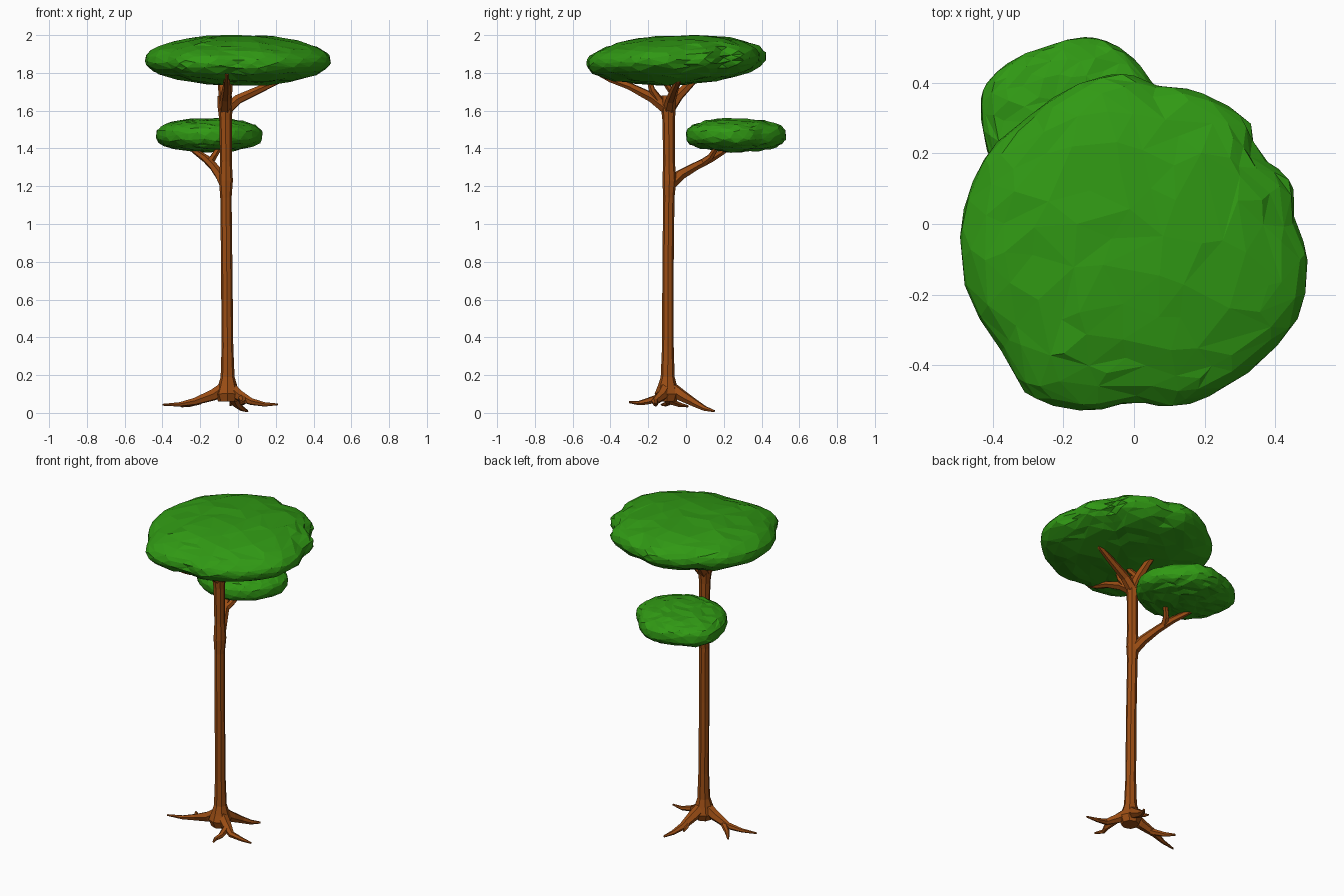
import bpy, bmesh, math
from mathutils import Vector, noise


def material(name, color):
    m = bpy.data.materials.new(name)
    m.diffuse_color = (*color, 1)
    return m


BARK = material("bark", (0.33, 0.075, 0.007))
LEAF = material("leaf", (0.03, 0.32, 0.007))


def finish(name, bm, mat):
    bmesh.ops.recalc_face_normals(bm, faces=bm.faces)
    me = bpy.data.meshes.new(name)
    bm.to_mesh(me)
    bm.free()
    me.materials.append(mat)
    ob = bpy.data.objects.new(name, me)
    bpy.context.collection.objects.link(ob)
    return ob


def limb(name, path, sides=7):
    """Tapered faceted tube through (x, y, z, radius) points."""
    bm = bmesh.new()
    pts = [Vector(p[:3]) for p in path]
    side = None
    rings = []
    for i, p in enumerate(pts):
        t = (pts[min(i + 1, len(pts) - 1)] - pts[max(i - 1, 0)]).normalized()
        if side is None:
            side = t.orthogonal()
        side = (side - t * side.dot(t)).normalized()
        up = t.cross(side)
        ring = []
        for k in range(sides):
            a = math.tau * k / sides
            ring.append(bm.verts.new(p + path[i][3] * (side * math.cos(a) + up * math.sin(a))))
        rings.append(ring)
    for a, b in zip(rings, rings[1:]):
        for k in range(sides):
            j = (k + 1) % sides
            bm.faces.new((a[k], a[j], b[j], b[k]))
    bm.faces.new(rings[0])
    bm.faces.new(rings[-1])
    return finish(name, bm, BARK)


def canopy(name, center, outline, half_height, power, tilt, rough):
    """Flattened faceted blob that follows a plan outline."""
    cx, cy, cz = center
    polar = sorted((math.atan2(y - cy, x - cx), math.hypot(x - cx, y - cy)) for x, y in outline)
    polar = ([(polar[-1][0] - math.tau, polar[-1][1])] + polar
             + [(polar[0][0] + math.tau, polar[0][1])])

    def radius(a):
        for (a0, r0), (a1, r1) in zip(polar, polar[1:]):
            if a0 <= a <= a1:
                return r0 + (r1 - r0) * (a - a0) / (a1 - a0)

    bm = bmesh.new()
    bmesh.ops.create_icosphere(bm, subdivisions=4, radius=1)
    for v in bm.verts:
        n = v.co.copy()
        r = radius(math.atan2(n.y, n.x)) * math.hypot(n.x, n.y) ** 0.95
        a = math.atan2(n.y, n.x)
        z = math.copysign(abs(n.z) ** power, n.z) * half_height
        jitter = noise.noise_vector(n * 5) * rough
        x, y = r * math.cos(a), r * math.sin(a)
        edge = 1 - math.hypot(n.x, n.y) ** 4
        v.co = (cx + x + jitter.x * edge, cy + y + jitter.y * edge,
                cz + z + tilt * y + jitter.z * 0.7)
    ob = finish(name, bm, LEAF)
    d = ob.modifiers.new("facets", "DECIMATE")
    d.ratio = 0.5
    return ob


# Trunk with flared foot
limb("trunk", [(-0.055, -0.1, 0.06, 0.05), (-0.055, -0.1, 0.1, 0.066), (-0.055, -0.098, 0.14, 0.052),
               (-0.055, -0.097, 0.19, 0.037), (-0.056, -0.096, 0.35, 0.031), (-0.06, -0.095, 0.8, 0.03),
               (-0.064, -0.091, 1.14, 0.03), (-0.064, -0.088, 1.23, 0.037), (-0.064, -0.09, 1.33, 0.031),
               (-0.066, -0.092, 1.55, 0.033), (-0.068, -0.093, 1.63, 0.041),
               (-0.07, -0.095, 1.68, 0.038)], 8)

# Roots, two of them forked
roots = [
    [(-0.06, -0.1, 0.14, 0.035), (-0.13, -0.1, 0.095, 0.032), (-0.23, -0.09, 0.06, 0.02),
     (-0.31, -0.11, 0.045, 0.012), (-0.4, -0.13, 0.043, 0.005)],
    [(-0.2, -0.09, 0.065, 0.02), (-0.26, -0.04, 0.045, 0.014), (-0.3, 0.01, 0.035, 0.006)],
    [(-0.05, -0.1, 0.14, 0.035), (0.01, -0.13, 0.09, 0.03), (0.07, -0.165, 0.06, 0.019),
     (0.14, -0.16, 0.045, 0.012), (0.21, -0.17, 0.045, 0.005)],
    [(0.02, -0.14, 0.08, 0.022), (0.03, -0.21, 0.06, 0.017), (0.02, -0.25, 0.052, 0.012),
     (0.04, -0.3, 0.057, 0.006)],
    [(-0.055, -0.09, 0.14, 0.035), (-0.03, -0.02, 0.09, 0.031), (-0.01, 0.05, 0.05, 0.021),
     (0.02, 0.1, 0.023, 0.014), (0.05, 0.15, 0.009, 0.006)],
    [(-0.02, 0.0, 0.08, 0.016), (-0.035, 0.045, 0.05, 0.012), (-0.04, 0.08, 0.04, 0.005)],
]
for i, r in enumerate(roots):
    limb(f"root_{i + 1}", r, 6)

# Branches and twigs carrying the two canopies
branches = [
    [(-0.07, -0.09, 1.6, 0.034), (0.0, -0.08, 1.66, 0.027), (0.12, -0.06, 1.715, 0.021),
     (0.22, -0.04, 1.76, 0.016), (0.27, -0.03, 1.80, 0.013)],
    [(-0.068, -0.1, 1.61, 0.034), (-0.066, -0.18, 1.67, 0.028), (-0.06, -0.3, 1.73, 0.02),
     (-0.06, -0.4, 1.765, 0.016), (-0.06, -0.47, 1.80, 0.012)],
    [(-0.07, -0.09, 1.61, 0.034), (-0.075, -0.04, 1.68, 0.028), (-0.085, 0.02, 1.74, 0.022),
     (-0.1, 0.08, 1.80, 0.018)],
    [(-0.066, -0.14, 1.65, 0.025), (-0.045, -0.18, 1.71, 0.017), (-0.04, -0.2, 1.78, 0.014)],
    [(-0.075, -0.05, 1.67, 0.02), (-0.05, -0.09, 1.72, 0.016), (-0.04, -0.13, 1.78, 0.013)],
    [(-0.066, -0.09, 1.2, 0.03), (-0.095, -0.03, 1.26, 0.029), (-0.13, 0.05, 1.305, 0.023),
     (-0.17, 0.13, 1.345, 0.021), (-0.22, 0.19, 1.38, 0.016), (-0.26, 0.24, 1.41, 0.012)],
    [(-0.15, 0.09, 1.325, 0.022), (-0.13, 0.13, 1.355, 0.018), (-0.09, 0.17, 1.42, 0.014)],
]
for i, b in enumerate(branches):
    limb(f"branch_{i + 1}", b, 6)

# Leaf canopies
canopy("upper_canopy", (0, -0.05, 1.868), [
    (-0.49, 0), (-0.4, 0.22), (-0.3, 0.3), (-0.15, 0.4), (-0.02, 0.43), (0.05, 0.39), (0.12, 0.39),
    (0.33, 0.29), (0.34, 0.2), (0.45, 0.12), (0.45, 0), (0.49, -0.07), (0.47, -0.26), (0.38, -0.37),
    (0.28, -0.45), (0.12, -0.52), (0, -0.5), (-0.13, -0.53), (-0.3, -0.49), (-0.37, -0.36),
    (-0.47, -0.2)], 0.13, 0.95, 0.04, 0.018)
canopy("lower_canopy", (-0.15, 0.265, 1.47), [
    (0.13, 0.25), (0.11, 0.34), (0.05, 0.4), (-0.08, 0.52), (-0.13, 0.53), (-0.25, 0.5), (-0.4, 0.42),
    (-0.43, 0.38), (-0.43, 0.28), (-0.4, 0.17), (-0.3, 0.05), (-0.15, 0), (0, 0.04),
    (0.09, 0.13)], 0.088, 0.75, 0.0, 0.018)
